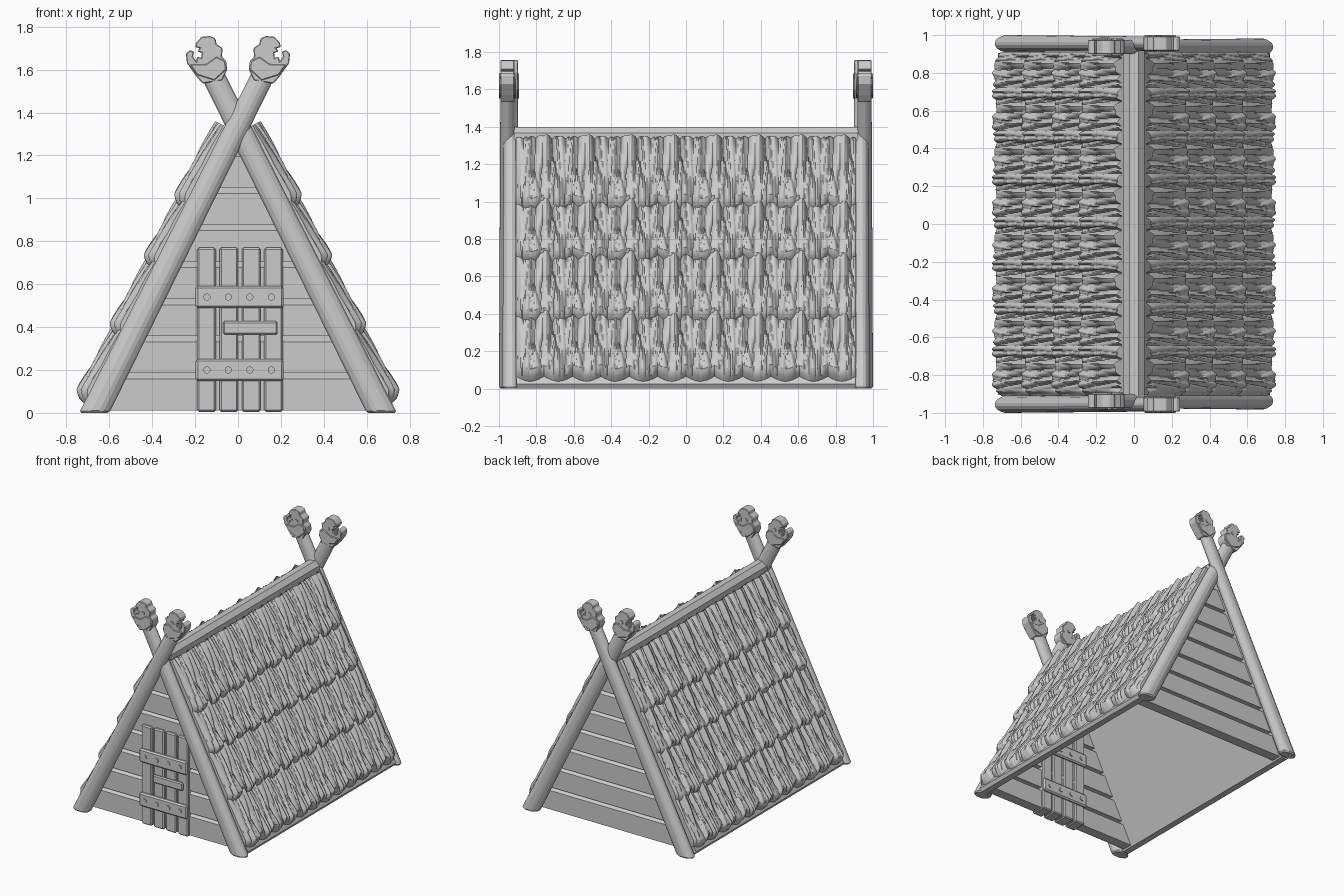
import bpy, bmesh, math, random
from mathutils import Matrix, Vector

if "Cube" in bpy.data.objects:
    bpy.data.objects.remove(bpy.data.objects["Cube"], do_unlink=True)

random.seed(11)
FOOT_X, PEAK_Z = 0.67, 1.34          # centre line of each roof slope
DOWN = Vector((FOOT_X, 0, -PEAK_Z)).normalized()
OUT = Vector((PEAK_Z, 0, FOOT_X)).normalized()


def finish(name, bm, bevel=0, mirror=None):
    bmesh.ops.recalc_face_normals(bm, faces=bm.faces)
    mesh = bpy.data.meshes.new(name)
    bm.to_mesh(mesh)
    bm.free()
    ob = bpy.data.objects.new(name, mesh)
    bpy.context.collection.objects.link(ob)
    if bevel:
        mod = ob.modifiers.new("Bevel", 'BEVEL')
        mod.width, mod.segments = bevel, 1
        mod.limit_method = 'ANGLE'
    if mirror:
        mod = ob.modifiers.new("Mirror", 'MIRROR')
        mod.use_axis = [axis == mirror for axis in "xyz"]
        mod.use_mirror_merge = False
    return ob


def add_prism(bm, outline, y0, y1):
    """Extrude an x-z outline from y0 to y1; returns the outline's own vertices."""
    base = [bm.verts.new((x, y0, z)) for x, z in outline]
    new = bmesh.ops.extrude_face_region(bm, geom=[bm.faces.new(base)])["geom"]
    verts = [v for v in new if isinstance(v, bmesh.types.BMVert)]
    bmesh.ops.translate(bm, verts=verts, vec=(0, y1 - y0, 0))
    return base


def box(bm, x0, x1, y0, y1, z0, z1):
    add_prism(bm, [(x0, z0), (x1, z0), (x1, z1), (x0, z1)], y0, y1)


def stud(bm, x, z, y, radius, depth):
    turn = Matrix.Translation((x, y, z)) @ Matrix.Rotation(math.pi / 2, 4, 'X')
    bmesh.ops.create_cone(bm, cap_ends=True, segments=10, radius1=radius,
                          radius2=radius, depth=depth, matrix=turn)


# Crossed gable poles, with carved beast heads at the tips
HEAD = [(.075, 1.55), (.05, 1.60), (.055, 1.64), (.075, 1.66), (.072, 1.70),
        (.10, 1.72), (.105, 1.745), (.13, 1.757), (.17, 1.753), (.195, 1.725),
        (.20, 1.705), (.178, 1.70), (.19, 1.685), (.168, 1.678), (.172, 1.655),
        (.19, 1.66), (.195, 1.64), (.21, 1.66), (.205, 1.685), (.225, 1.69),
        (.243, 1.675), (.238, 1.63), (.195, 1.57), (.165, 1.535)]
CHEEK = [(.055, 1.60), (.06, 1.64), (.10, 1.66), (.15, 1.625), (.19, 1.625),
         (.225, 1.625), (.19, 1.575), (.11, 1.55)]

for side, label, y in ((-1, "left_foot", -0.955), (1, "right_foot", -0.937)):
    axis = Vector((-side * DOWN.x, 0, -DOWN.z))
    across = Vector((0, 1, 0)).cross(axis)
    start = Vector((side * FOOT_X, y, 0)) - axis * 0.1
    length = 1.86
    mid = start + axis * length / 2
    frame = Matrix((across, (0, 1, 0), axis)).transposed().to_4x4()
    bm = bmesh.new()
    bmesh.ops.create_cone(
        bm, cap_ends=True, segments=8, radius1=0.069, radius2=0.057, depth=length,
        matrix=Matrix.Translation(mid) @ frame @ Matrix.Diagonal((1, 0.71, 1, 1))
        @ Matrix.Rotation(math.pi / 8, 4, 'Z'))
    cut = bmesh.ops.bisect_plane(bm, geom=bm.verts[:] + bm.edges[:] + bm.faces[:],
                                 plane_co=(0, 0, 0), plane_no=(0, 0, 1), clear_inner=True)
    rim = [e for e in cut["geom_cut"] if isinstance(e, bmesh.types.BMEdge)]
    bmesh.ops.edgeloop_fill(bm, edges=rim)
    finish("pole_" + label, bm, bevel=0.01, mirror="y")

    bm = bmesh.new()
    add_prism(bm, [(-side * x, z) for x, z in HEAD], y - 0.038, y + 0.038)
    add_prism(bm, [(-side * x, z) for x, z in CHEEK], y - 0.045, y + 0.045)
    finish("carved_head_" + label, bm, bevel=0.004, mirror="y")
    bm = bmesh.new()
    for dy in (-0.038, 0.038):
        stud(bm, -side * 0.13, 1.672, y + dy, 0.014, 0.012)
    finish("carved_eyes_" + label, bm, mirror="y")

# Roof boards and ridge pole
bm = bmesh.new()
add_prism(bm, [(.655, 0), (0, 1.30), (-.655, 0), (-.705, 0), (-.72, .025),
               (0, 1.39), (.72, .025), (.705, 0)], -0.905, 0.905)
finish("roof_boards", bm)
bm = bmesh.new()
bmesh.ops.create_cone(bm, cap_ends=True, segments=8, radius1=0.06, radius2=0.06, depth=1.84,
                      matrix=Matrix.Translation((0, 0, 1.345))
                      @ Matrix.Rotation(math.pi / 2, 4, 'X')
                      @ Matrix.Rotation(math.pi / 8, 4, 'Z'))
finish("ridge_pole", bm)

# Thatch: four overlapping courses of lance-shaped straw clumps, repeating along the roof
TILE, HALF_Y = 0.2275, 0.91
COLS, LINES = 360, 26
STRANDS = [((i + random.random()) * TILE / 30 * 7 % TILE, random.uniform(0.05, 1.0),
            random.uniform(0.022, 0.036), random.uniform(0.35, 0.6),
            random.uniform(0.025, 0.05), random.uniform(-0.02, 0.02)) for i in range(30)]


def straw_height(y, v):
    best = 0
    for cy, cv, width, reach, height, lean in STRANDS:
        t = (v - cv) / reach
        if abs(t) >= 1:
            continue
        dy = (y - cy - lean * t + TILE / 2) % TILE - TILE / 2
        w = width * (1 - t * t)
        if abs(dy) < w:
            best = max(best, height * (1 - (dy / w) ** 2) * (1 - 0.4 * t * t))
    return best


bm = bmesh.new()
courses = [0.03, 0.41, 0.72, 1.08, 1.455]
for row, (top, bottom) in enumerate(zip(courses, courses[1:])):
    lap = 0.03 if row < 3 else 0.0
    grid = []
    for i in range(COLS + 1):
        y = -HALF_Y + 2 * HALF_Y * i / COLS
        scallop = 0.03 * abs(math.sin(math.pi * y / TILE * 1.5))
        edge = min(1, (HALF_Y - abs(y)) / 0.04)       # thin out towards the gables
        line = []
        for j in range(LINES + 1):
            v = j / LINES
            tuck = min(1, (1 - v) * 9) ** 0.5
            lift = 0.048 + (0.008 + 0.022 * v + straw_height(y, v)) * tuck * (0.4 + 0.6 * edge)
            s = top + v * (bottom + lap + scallop - top)
            p = Vector((0, y, PEAK_Z)) + DOWN * s + OUT * lift
            p.z = max(p.z, 0.012)
            line.append(bm.verts.new(p))
        grid.append(line)
    for a, b in zip(grid, grid[1:]):
        for j in range(LINES):
            bm.faces.new((a[j], a[j + 1], b[j + 1], b[j]))
    # Close the gable ends of the course against the boards
    for line in (grid[0], grid[-1]):
        feet = []
        for v in line:
            lift = (v.co - Vector((0, 0, PEAK_Z))).dot(OUT) - 0.03
            feet.append(bm.verts.new(v.co - OUT * lift))
        for j in range(LINES):
            bm.faces.new((line[j], line[j + 1], feet[j + 1], feet[j]))
thatch = finish("thatch", bm, mirror="x")
bpy.context.view_layer.objects.active = thatch
thatch.select_set(True)
bpy.ops.object.shade_smooth_by_angle(angle=math.radians(35))
thatch.select_set(False)


# Gable walls: horizontal planks, each with a sloped top ledge on both faces
def half_width(z):
    return max(FOOT_X - z * FOOT_X / PEAK_Z, 0.002)


bm = bmesh.new()
step = 0.173
for i in range(7):
    z0, z1 = i * step + 0.012, (i + 1) * step + 0.012
    a, b, c = half_width(z0), half_width(z1), half_width(z1 - 0.027)
    for face_y in (-0.89, -0.81):
        front = add_prism(bm, [(-a, z0), (a, z0), (b, z1), (-b, z1)], face_y, -0.85)
        for vert, x in zip(front[2:], (c, -c)):
            vert.co.x, vert.co.z = x, z1 - 0.027
finish("wall_planks", bm, mirror="y")

# Door: upright planks, two cross bars with studs, and a handle
bm = bmesh.new()
for i in range(4):
    x = -0.19 + i * 0.104
    box(bm, x, x + 0.087, -0.912, -0.79, 0.005, 0.77)
finish("door_planks", bm, bevel=0.008)
bars, studs = bmesh.new(), bmesh.new()
for z in (0.20, 0.54):
    for y, out in ((-0.918, -1), (-0.784, 1)):
        box(bars, -0.197, 0.212, y - 0.015, y + 0.015, z - 0.052, z + 0.052)
        for i in range(4):
            stud(studs, -0.145 + i * 0.1, z, y + out * 0.015, 0.017, 0.014)
finish("door_bars", bars, bevel=0.01)
finish("door_studs", studs)
bm = bmesh.new()
box(bm, -0.07, 0.185, -0.946, -0.926, 0.365, 0.428)
for x in (-0.05, 0.145):
    box(bm, x, x + 0.025, -0.93, -0.905, 0.375, 0.418)
finish("door_handle", bm, bevel=0.008)
